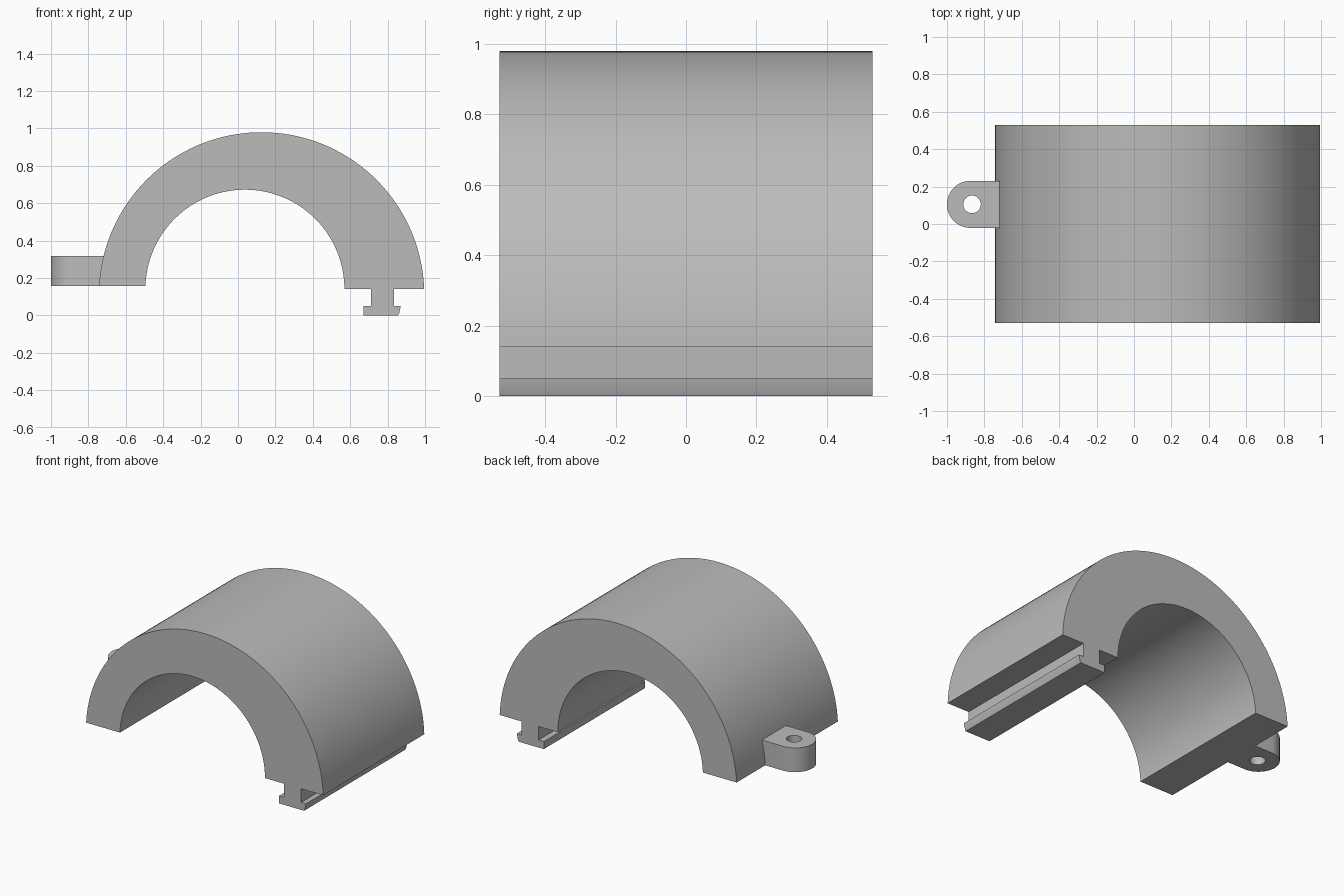
import bpy, bmesh
from math import sin, cos, asin, pi, radians
from mathutils import Vector

cube = bpy.data.objects.get("Cube")
if cube:
    bpy.data.objects.remove(cube, do_unlink=True)

grey = bpy.data.materials.new("light grey")
grey.use_nodes = True
grey.diffuse_color = (0.5, 0.5, 0.5, 1)
grey.node_tree.nodes["Principled BSDF"].inputs["Base Color"].default_value = grey.diffuse_color


def arc(cx, cy, r, start, end, steps):
    """Points along a circular arc, both ends included."""
    angles = [start + (end - start) * i / steps for i in range(steps + 1)]
    return [(cx + r * cos(a), cy + r * sin(a)) for a in angles]


def extrude_profile(name, points, offset):
    """Solid made by sweeping a closed outline along an offset."""
    bm = bmesh.new()
    face = bm.faces.new([bm.verts.new(p) for p in points])
    swept = bmesh.ops.extrude_face_region(bm, geom=[face], use_keep_orig=True)
    moved = [v for v in swept["geom"] if isinstance(v, bmesh.types.BMVert)]
    bmesh.ops.translate(bm, verts=moved, vec=Vector(offset))
    bmesh.ops.recalc_face_normals(bm, faces=bm.faces[:])
    mesh = bpy.data.meshes.new(name)
    bm.to_mesh(mesh)
    bm.free()
    mesh.materials.append(grey)
    obj = bpy.data.objects.new(name, mesh)
    bpy.context.collection.objects.link(obj)
    return obj


def smooth(obj):
    bpy.ops.object.select_all(action="DESELECT")
    obj.select_set(True)
    bpy.context.view_layer.objects.active = obj
    bpy.ops.object.shade_smooth_by_angle(angle=radians(30))


# Half-ring shell with a T-shaped rail under its left foot
HALF_LENGTH = 0.53
LEFT_Z, RIGHT_Z = 0.14, 0.157
OUT_X, OUT_Z, OUT_R = 0.126, 0.109, 0.87
IN_X, IN_Z, IN_R = 0.037, 0.14, 0.532

outer = arc(OUT_X, OUT_Z, OUT_R, asin((LEFT_Z - OUT_Z) / OUT_R),
            pi - asin((RIGHT_Z - OUT_Z) / OUT_R), 72)
inner = arc(IN_X, IN_Z, IN_R, pi - asin((RIGHT_Z - IN_Z) / IN_R), 0, 64)
rail = [(0.71, LEFT_Z), (0.71, 0.05), (0.672, 0.05), (0.672, 0),
        (0.856, 0), (0.862, 0.012), (0.87, 0.05), (0.835, 0.05), (0.835, LEFT_Z)]
outline = [(x, -HALF_LENGTH, z) for x, z in outer + inner + rail]
shell = extrude_profile("shell_with_rail", outline, (0, 2 * HALF_LENGTH, 0))
smooth(shell)

# Rounded mounting lug on the right side
LUG_X, LUG_Y, LUG_R, LUG_H = -0.874, 0.105, 0.126, 0.161
lug_outline = arc(LUG_X, LUG_Y, LUG_R, pi / 2, 3 * pi / 2, 32)
lug_outline += [(-0.715, LUG_Y - LUG_R), (-0.715, LUG_Y + LUG_R)]
lug = extrude_profile("mounting_lug", [(x, y, RIGHT_Z) for x, y in lug_outline], (0, 0, LUG_H))

# Screw hole through the lug
hole = arc(-0.866, LUG_Y, 0.047, 0, 2 * pi, 32)[:-1]
cutter = extrude_profile("hole_cutter", [(x, y, RIGHT_Z - 0.1) for x, y in hole], (0, 0, LUG_H + 0.2))
cut = lug.modifiers.new("screw_hole", "BOOLEAN")
cut.operation = "DIFFERENCE"
cut.solver = "EXACT"
cut.object = cutter
bpy.context.view_layer.objects.active = lug
bpy.ops.object.modifier_apply(modifier=cut.name)
bpy.data.objects.remove(cutter, do_unlink=True)
smooth(lug)
